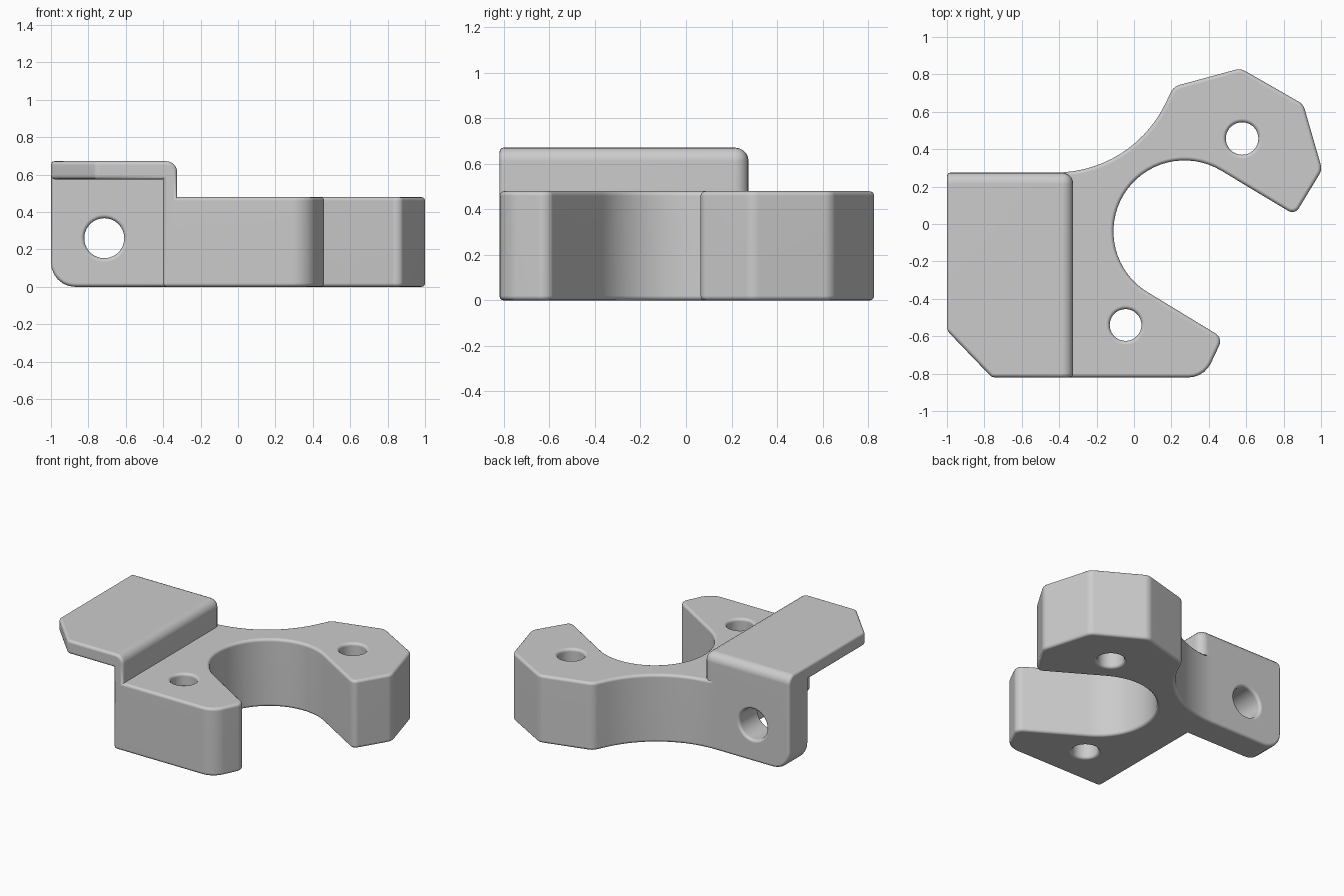
import bpy, bmesh, math
from mathutils import Vector

cube = bpy.data.objects.get("Cube")
if cube:
    bpy.data.objects.remove(cube, do_unlink=True)


def arc(cx, cy, r, a0, a1, n):
    """Points on a circle, angles in degrees."""
    return [Vector((cx + r * math.cos(math.radians(a0 + (a1 - a0) * i / n)),
                    cy + r * math.sin(math.radians(a0 + (a1 - a0) * i / n))))
            for i in range(n + 1)]


def rounded(prev, corner, nxt, r, n=5):
    """Points of a fillet of radius r at a corner."""
    c = Vector(corner)
    u, v = (Vector(prev) - c).normalized(), (Vector(nxt) - c).normalized()
    half = u.angle(v) / 2
    centre = c + (u + v).normalized() * (r / math.sin(half))
    start = c + u * (r / math.tan(half)) - centre
    end = c + v * (r / math.tan(half)) - centre
    return [centre + start.lerp(end, i / n).normalized() * r for i in range(n + 1)]


def chain(prev, corners, nxt):
    """Round a run of (x, y, radius) corners between two fixed points."""
    pts = [prev] + [c[:2] for c in corners] + [nxt]
    out = []
    for i, c in enumerate(corners):
        out += rounded(pts[i], pts[i + 1], pts[i + 2], c[2])
    return out


def prism(name, outline, z0, z1, helper=True):
    bm = bmesh.new()
    base = bm.faces.new([bm.verts.new((p[0], p[1], z0)) for p in outline])
    up = bmesh.ops.extrude_face_region(bm, geom=[base])["geom"]
    bmesh.ops.translate(bm, vec=(0, 0, z1 - z0),
                        verts=[g for g in up if isinstance(g, bmesh.types.BMVert)])
    bmesh.ops.recalc_face_normals(bm, faces=bm.faces)
    me = bpy.data.meshes.new(name)
    bm.to_mesh(me)
    bm.free()
    ob = bpy.data.objects.new(name, me)
    bpy.context.collection.objects.link(ob)
    ob.hide_render = helper
    return ob


def round_edges(ob, test, r, seg, dissolve=False):
    bm = bmesh.new()
    bm.from_mesh(ob.data)
    if dissolve:
        bmesh.ops.remove_doubles(bm, verts=bm.verts, dist=0.0005)
        bmesh.ops.dissolve_limit(bm, angle_limit=0.02, verts=bm.verts, edges=bm.edges)
    bm.normal_update()
    bmesh.ops.bevel(bm, geom=[e for e in bm.edges if test(e)], offset=r, segments=seg,
                    profile=0.5, affect='EDGES', clamp_overlap=False)
    bm.to_mesh(ob.data)
    bm.free()


def on(edge, **where):
    """True when both ends of an edge lie on the given coordinates."""
    return all(abs(getattr(v.co, k) - w) < 0.001 for v in edge.verts for k, w in where.items())


BACK, FRONT, STEP, TOP = 0.275, -0.82, -0.325, 0.672

# Claw body: open ring with two jaws
low, high = (0.074, -0.366), (0.466, 0.286)
sweep = arc(-0.42, BACK + 0.653, 0.653, -25.5, -90, 14)
outline = [Vector((-0.4, FRONT)), Vector((-0.4, 0)), Vector((-0.42, 0))][:1]
outline = [Vector((-0.42, FRONT))]
outline += chain((-0.42, FRONT), [(0.375, FRONT, 0.13), (0.475, -0.609, 0.05)], low)
outline += arc(0.27, -0.04, 0.38, -121, -301, 32)
outline += chain(high, [(0.86, 0.049, 0.04), (1.006, 0.29, 0.07), (0.905, 0.64, 0.07),
                        (0.57, 0.832, 0.07), (0.212, 0.735, 0.07)], sweep[0])
outline += sweep
body = prism("clamp_bracket", outline, 0, 0.48, helper=False)

# Side block that becomes the shelf, riser and mounting tab
block = prism("side_block", [(-1, -0.57), (-0.76, FRONT), (STEP, FRONT),
                             (STEP, BACK), (-1, BACK)], 0, TOP)
round_edges(block, lambda e: on(e, x=STEP, z=TOP) or on(e, y=BACK, z=TOP)
            or on(e, x=STEP, y=BACK), 0.06, 5)
round_edges(block, lambda e: on(e, x=-1, z=0), 0.13, 6)

# Cutters: space under the shelf, two screw holes, tab hole
under_shelf = prism("under_shelf_cutter", [(-1.2, -1), (-0.4, -1), (-0.4, 0.06), (-1.2, 0.06)],
                    -0.2, 0.575)
front_hole = prism("front_hole_cutter", arc(-0.045, -0.54, 0.085, 0, 350, 35), -0.2, 0.8)
rear_hole = prism("rear_hole_cutter", arc(0.578, 0.457, 0.087, 0, 350, 35), -0.2, 0.8)
tab_hole = prism("tab_hole_cutter", arc(0, 0, 0.107, 0, 350, 35), -0.3, 0.3)
tab_hole.rotation_euler.x = math.pi / 2
tab_hole.location = (-0.715, 0.2, 0.26)

helpers = [block, under_shelf, front_hole, rear_hole, tab_hole]
for cutter in helpers:
    mod = body.modifiers.new(cutter.name, 'BOOLEAN')
    mod.operation = 'UNION' if cutter is block else 'DIFFERENCE'
    mod.solver = 'EXACT'
    mod.object = cutter
bpy.context.view_layer.update()
shape = bpy.data.meshes.new_from_object(
    body.evaluated_get(bpy.context.evaluated_depsgraph_get()))
body.modifiers.clear()
body.data = shape
for cutter in helpers:
    bpy.data.objects.remove(cutter, do_unlink=True)

# Soften every sharp outer edge
round_edges(body, lambda e: len(e.link_faces) == 2 and e.is_convex
            and e.calc_face_angle(0) > math.radians(35), 0.02, 3, dissolve=True)

# Plain grey plastic
grey = bpy.data.materials.new("grey_plastic")
grey.use_nodes = True
grey.diffuse_color = (0.6, 0.6, 0.6, 1)
grey.node_tree.nodes["Principled BSDF"].inputs["Base Color"].default_value = (0.6, 0.6, 0.6, 1)
body.data.materials.clear()
body.data.materials.append(grey)

bpy.ops.object.select_all(action='DESELECT')
body.select_set(True)
bpy.context.view_layer.objects.active = body
bpy.ops.object.shade_smooth_by_angle(angle=math.radians(32))
weighted = body.modifiers.new("even_shading", 'WEIGHTED_NORMAL')
weighted.keep_sharp = True
